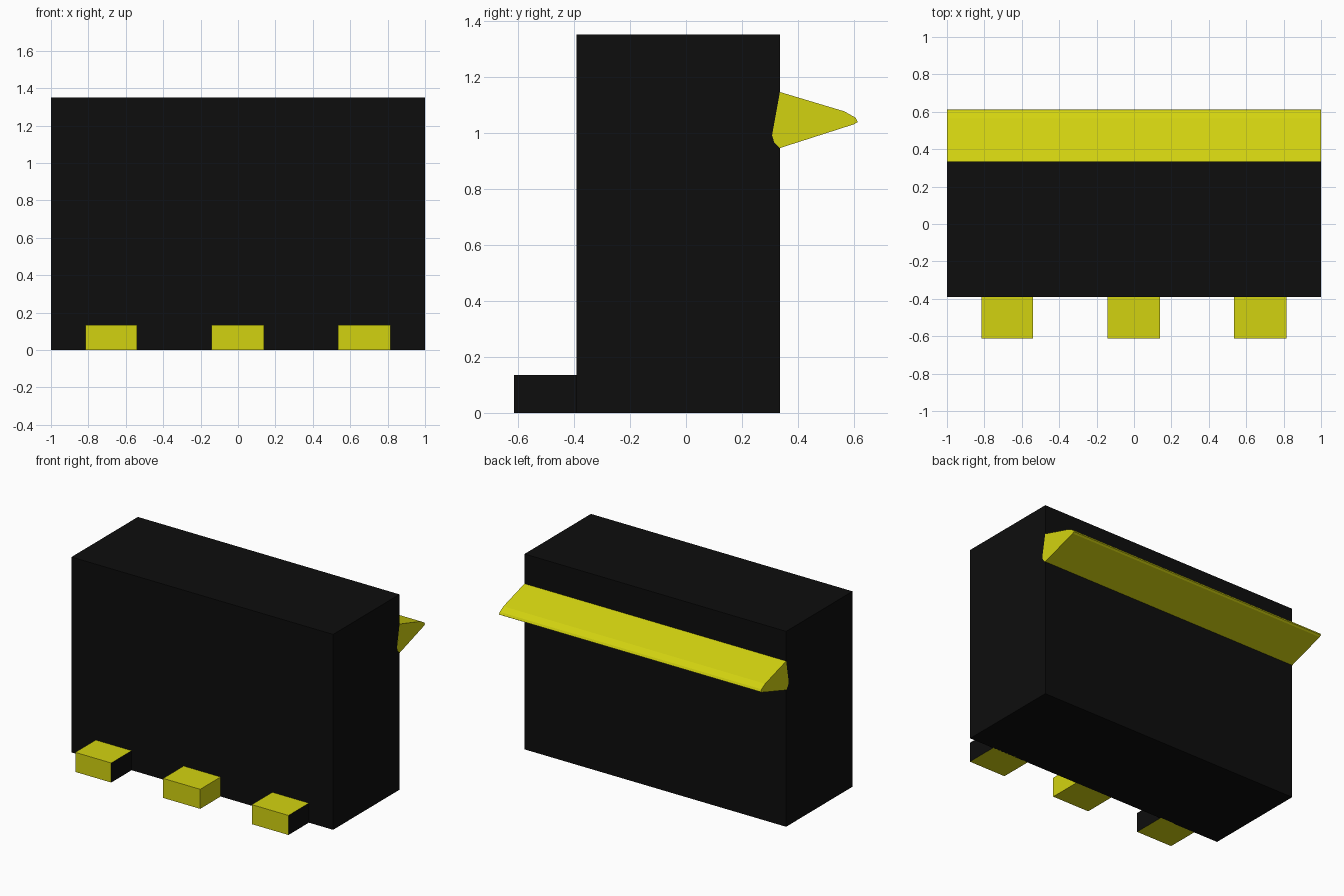
import bpy
import bmesh
from mathutils import Matrix

cube = bpy.data.objects.get("Cube")
if cube:
    bpy.data.objects.remove(cube, do_unlink=True)


def make_material(name, rgb):
    mat = bpy.data.materials.new(name)
    mat.use_nodes = True
    mat.diffuse_color = (*rgb, 1)
    mat.node_tree.nodes["Principled BSDF"].inputs["Base Color"].default_value = (*rgb, 1)
    return mat


BLACK = make_material("black", (0.004, 0.004, 0.004))
YELLOW = make_material("yellow", (0.65, 0.65, 0.005))


def finish(name, bm, *materials):
    bmesh.ops.recalc_face_normals(bm, faces=bm.faces)
    mesh = bpy.data.meshes.new(name)
    bm.to_mesh(mesh)
    bm.free()
    for mat in materials:
        mesh.materials.append(mat)
    obj = bpy.data.objects.new(name, mesh)
    bpy.context.collection.objects.link(obj)
    return obj


def box(x0, x1, y0, y1, z0, z1):
    bm = bmesh.new()
    centre = ((x0 + x1) / 2, (y0 + y1) / 2, (z0 + z1) / 2)
    size = (x1 - x0, y1 - y0, z1 - z0)
    bmesh.ops.create_cube(bm, size=1, matrix=Matrix.Translation(centre) @ Matrix.Diagonal((*size, 1)))
    return bm


# Main body
finish("body", box(-1, 1, -0.39, 0.335, 0, 1.35), BLACK)

# Three feet along the front; the outer two have black sides
for name, x0, x1, black_sides in (
    ("right_foot", -0.815, -0.54, True),
    ("middle_foot", -0.143, 0.14, False),
    ("left_foot", 0.535, 0.815, True),
):
    bm = box(x0, x1, -0.613, -0.385, 0, 0.135)
    bm.normal_update()
    for face in bm.faces:
        face.material_index = int(black_sides and abs(face.normal.x) > 0.5)
    finish(name, bm, YELLOW, BLACK)

# Tapered ridge across the back, extruded along x from its y-z profile
PROFILE = [(0.335, 1.145), (0.565, 1.076), (0.605, 1.053), (0.613, 1.038),
           (0.600, 1.030), (0.335, 0.945), (0.315, 0.965), (0.307, 0.990)]
bm = bmesh.new()
end = bm.faces.new([bm.verts.new((-1.0005, y, z)) for y, z in PROFILE])
side = bmesh.ops.extrude_face_region(bm, geom=[end], use_keep_orig=True)
moved = [v for v in side["geom"] if isinstance(v, bmesh.types.BMVert)]
bmesh.ops.translate(bm, verts=moved, vec=(2.001, 0, 0))
finish("back_ridge", bm, YELLOW)
